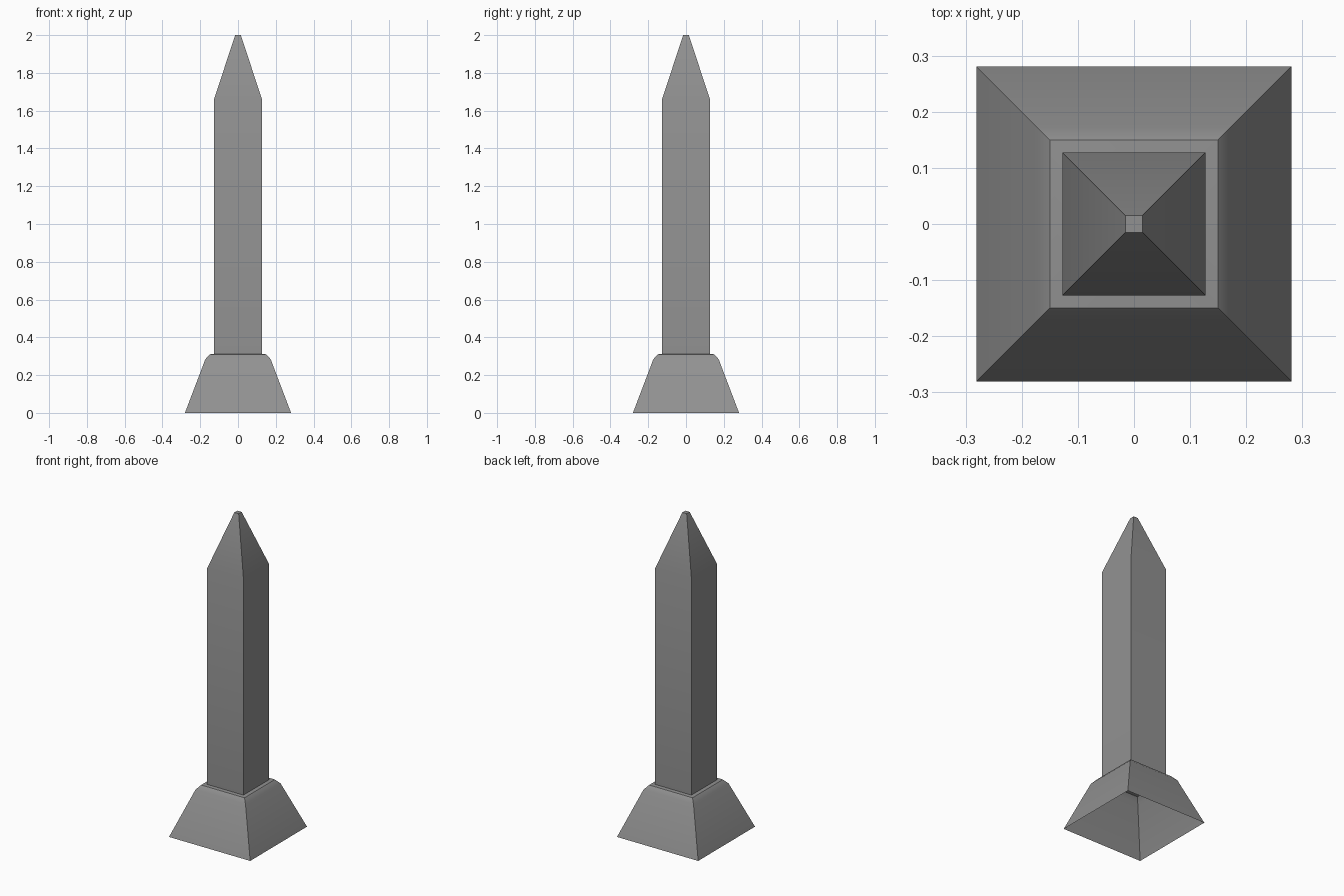
import bpy
import bmesh

if "Cube" in bpy.data.objects:
    bpy.data.objects.remove(bpy.data.objects["Cube"])

# Dark grey stone
stone = bpy.data.materials.new("dark_stone")
stone.diffuse_color = (0.285, 0.285, 0.285, 1)
stone.use_nodes = True
stone.node_tree.nodes["Principled BSDF"].inputs["Base Color"].default_value = stone.diffuse_color


def square_loft(name, profile, cap_top=False):
    """Stack square rings given as (half width, height) and skin them."""
    bm = bmesh.new()
    rings = []
    for r, z in profile:
        rings.append([bm.verts.new((sx * r, sy * r, z))
                      for sx, sy in ((-1, -1), (1, -1), (1, 1), (-1, 1))])
    for low, high in zip(rings, rings[1:]):
        for i in range(4):
            j = (i + 1) % 4
            bm.faces.new((low[i], low[j], high[j], high[i]))
    if cap_top:
        bm.faces.new(rings[-1])
    mesh = bpy.data.meshes.new(name)
    bm.to_mesh(mesh)
    bm.free()
    mesh.materials.append(stone)
    obj = bpy.data.objects.new(name, mesh)
    bpy.context.collection.objects.link(obj)

    # Soften shallow bends, keep corners sharp
    bpy.ops.object.select_all(action='DESELECT')
    bpy.context.view_layer.objects.active = obj
    obj.select_set(True)
    bpy.ops.object.shade_smooth_by_angle(angle=0.52)
    return obj


# Flared pedestal: open underneath, bevelled shoulder, narrow ledge around the shaft
square_loft("pedestal", [(0.281, 0), (0.173, 0.284), (0.15, 0.31), (0.127, 0.312)])

# Straight shaft with tapered, blunt tip
square_loft("shaft", [(0.127, 0.312), (0.127, 1.66), (0.015, 2.0)], cap_top=True)
